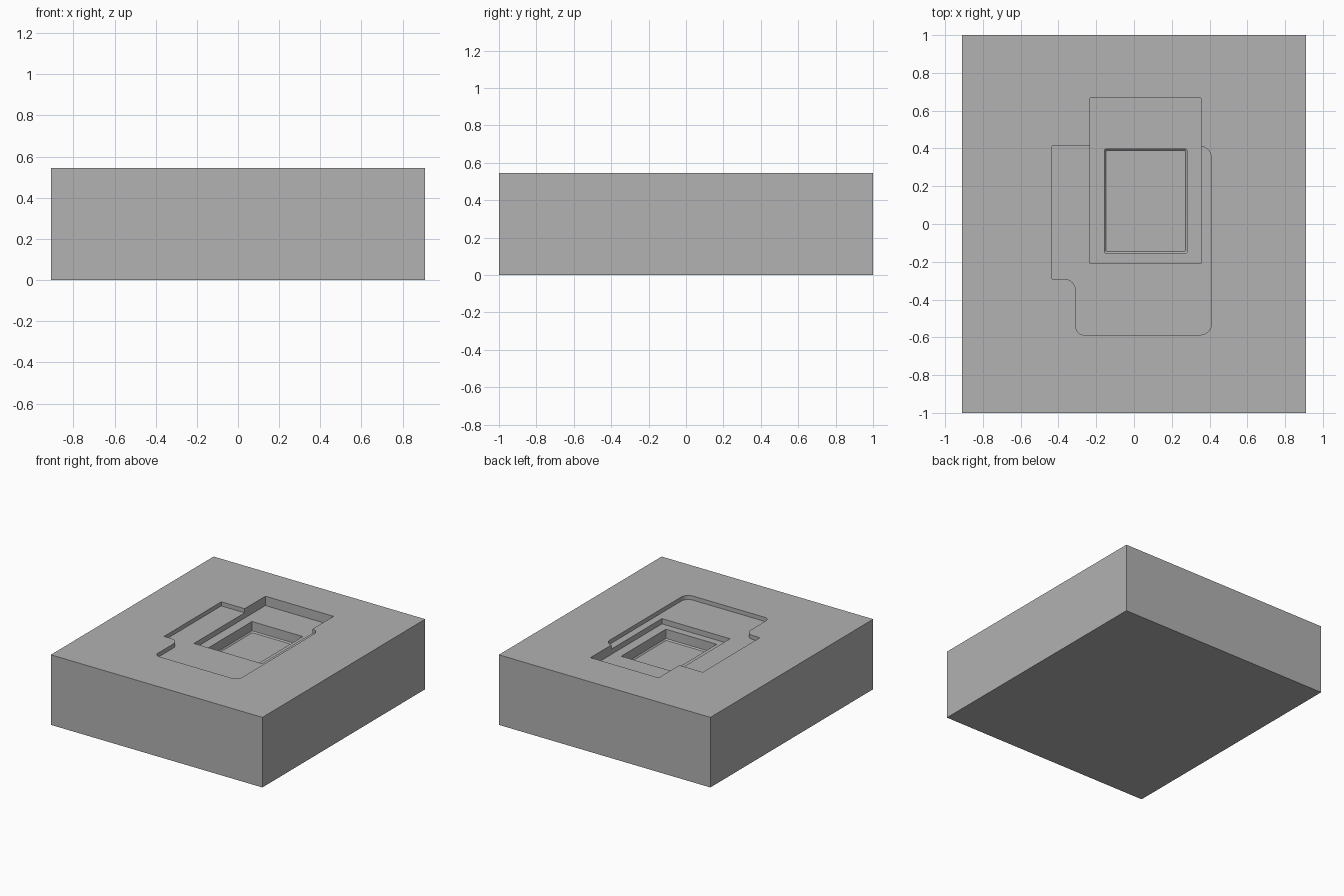
import bpy, bmesh, math
from mathutils import Vector

cube = bpy.data.objects.get("Cube")
if cube:
    bpy.data.objects.remove(cube, do_unlink=True)

HEIGHT = 0.545

grey = bpy.data.materials.new("plain grey")
grey.use_nodes = True
grey.diffuse_color = (0.445, 0.445, 0.445, 1)
grey.node_tree.nodes["Principled BSDF"].inputs["Base Color"].default_value = grey.diffuse_color


def rounded(corners, steps=8):
    """Outline from (x, y, radius) corners, with an arc at each rounded one."""
    pts = []
    for i, (x, y, r) in enumerate(corners):
        p = Vector((x, y))
        if r == 0:
            pts.append(p)
            continue
        a = (Vector(corners[i - 1][:2]) - p).normalized() * r
        b = (Vector(corners[(i + 1) % len(corners)][:2]) - p).normalized() * r
        for k in range(steps + 1):
            t = math.pi / 2 * k / steps
            pts.append(p + a * (1 - math.sin(t)) + b * (1 - math.cos(t)))
    return pts


def loft(name, rings):
    """Solid through stacked (outline, height) rings, lowest first."""
    bm = bmesh.new()
    loops = [[bm.verts.new((p[0], p[1], z)) for p in pts] for pts, z in rings]
    bm.faces.new(loops[0][::-1])
    bm.faces.new(loops[-1])
    for low, high in zip(loops, loops[1:]):
        n = len(low)
        for i in range(n):
            j = (i + 1) % n
            bm.faces.new((low[i], low[j], high[j], high[i]))
    bmesh.ops.recalc_face_normals(bm, faces=bm.faces)
    mesh = bpy.data.meshes.new(name)
    bm.to_mesh(mesh)
    bm.free()
    mesh.materials.append(grey)
    obj = bpy.data.objects.new(name, mesh)
    bpy.context.collection.objects.link(obj)
    return obj


def box(x0, x1, y0, y1, r=0, inset=0):
    x0, x1, y0, y1 = x0 + inset, x1 - inset, y0 + inset, y1 - inset
    return rounded([(x0, y0, r), (x1, y0, r), (x1, y1, r), (x0, y1, r)], 3)


# Solid block
block = loft("block", [(box(-0.91, 0.91, -1, 1), 0), (box(-0.91, 0.91, -1, 1), HEIGHT)])

# Shallow recess with a scooped front corner
shallow = rounded([(-0.433, 0.413, 0), (-0.433, -0.29, 0), (-0.307, -0.29, 0.065),
                   (-0.307, -0.587, 0.04), (0.41, -0.587, 0.06), (0.41, 0.413, 0.065)])
shallow_cutter = loft("shallow_recess_cutter", [(shallow, HEIGHT - 0.032), (shallow, HEIGHT + 0.1)])

# Middle recess
middle = box(-0.232, 0.354, -0.21, 0.668)
middle_cutter = loft("middle_recess_cutter", [(middle, HEIGHT - 0.073), (middle, HEIGHT + 0.1)])

# Deep well with a small bevel round its floor
well = (-0.157, 0.28, -0.153, 0.396)
well_cutter = loft("well_cutter", [(box(*well, 0.006, 0.008), HEIGHT - 0.155),
                                   (box(*well, 0.006), HEIGHT - 0.145),
                                   (box(*well, 0.006), HEIGHT + 0.1)])

# Cut the recesses into the block
bpy.context.view_layer.objects.active = block
for cutter in (shallow_cutter, middle_cutter, well_cutter):
    cutter.hide_render = True
    mod = block.modifiers.new(cutter.name, 'BOOLEAN')
    mod.operation = 'DIFFERENCE'
    mod.solver = 'EXACT'
    mod.object = cutter
    bpy.ops.object.modifier_apply(modifier=mod.name)
    bpy.data.objects.remove(cutter, do_unlink=True)

bpy.ops.object.select_all(action='DESELECT')
block.select_set(True)
bpy.ops.object.shade_smooth_by_angle(angle=math.radians(30))
